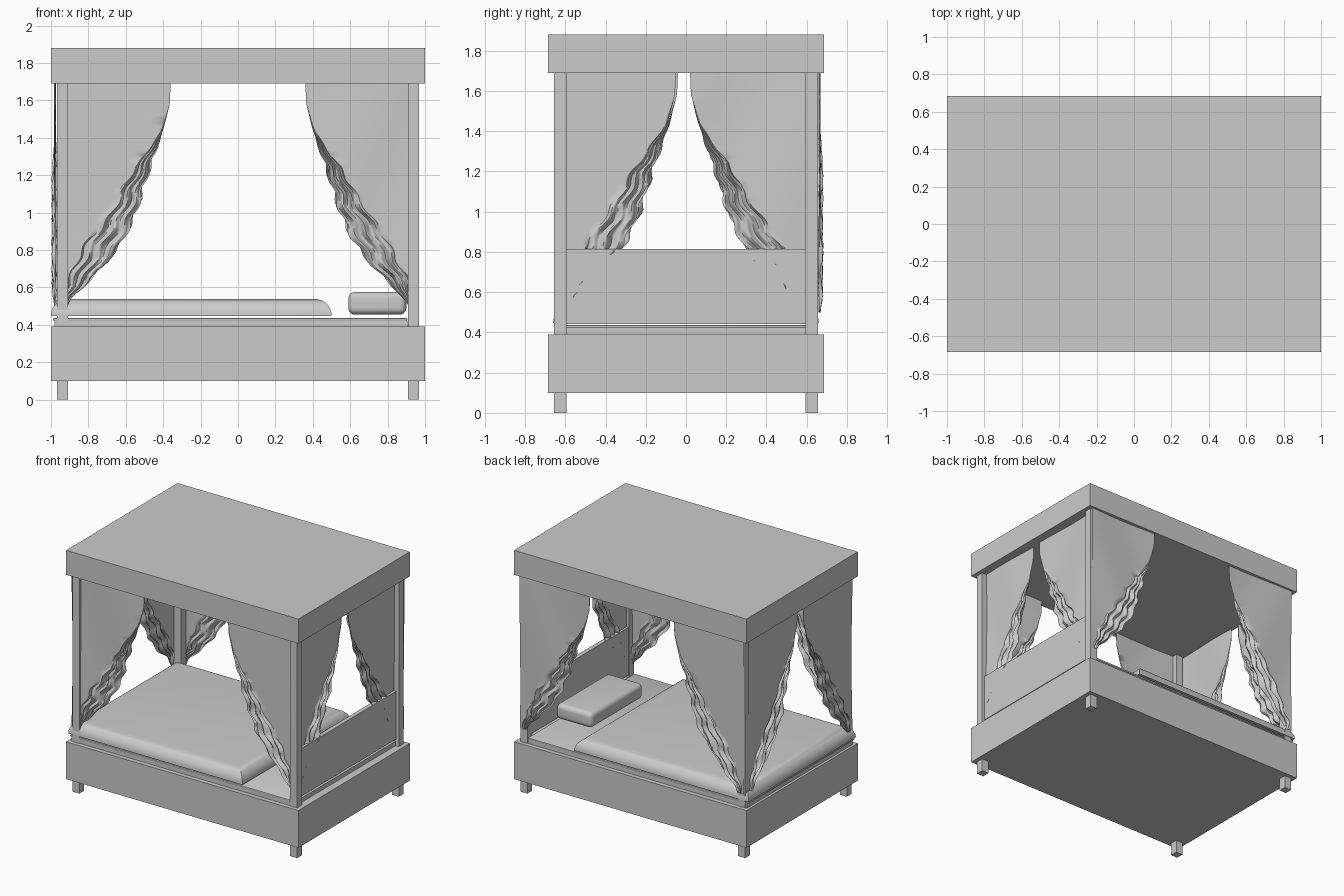
import bpy, bmesh, math, random
from mathutils import Vector

random.seed(4)
if "Cube" in bpy.data.objects:
    bpy.data.objects.remove(bpy.data.objects["Cube"], do_unlink=True)

# One plain grey for everything
GREY = (0.6, 0.6, 0.6, 1)
grey = bpy.data.materials.new("plain grey")
grey.use_nodes = True
grey.diffuse_color = GREY
grey.node_tree.nodes["Principled BSDF"].inputs["Base Color"].default_value = GREY


def finish(name, bm, smooth=None):
    mesh = bpy.data.meshes.new(name)
    bm.normal_update()
    bm.to_mesh(mesh)
    bm.free()
    mesh.materials.append(grey)
    obj = bpy.data.objects.new(name, mesh)
    bpy.context.collection.objects.link(obj)
    if smooth:
        bpy.ops.object.select_all(action='DESELECT')
        obj.select_set(True)
        bpy.context.view_layer.objects.active = obj
        bpy.ops.object.shade_smooth_by_angle(angle=math.radians(smooth))
    return obj


def box(name, lo, hi, bevel=0, pick=None, segments=6):
    """Box between two corners; edges chosen by pick are rounded."""
    bm = bmesh.new()
    bmesh.ops.create_cube(bm, size=1)
    lo, hi = Vector(lo), Vector(hi)
    for v in bm.verts:
        v.co = (lo + hi) / 2 + v.co * (hi - lo)
    if bevel:
        edges = [e for e in bm.edges if pick is None or pick(e)]
        bmesh.ops.bevel(bm, geom=edges, offset=bevel, segments=segments,
                        profile=0.5, affect='EDGES')
    return finish(name, bm, 35 if bevel else None)


# Frame: base box, canopy, four posts, headboard
box("bed_base", (-1, -0.685, 0.1), (1, 0.685, 0.39))
box("canopy", (-1, -0.685, 1.69), (1, 0.685, 1.88))
for sx, side in ((-1, "right"), (1, "left")):
    for sy, end in ((-1, "front"), (1, "back")):
        cx, cy = sx * 0.938, sy * 0.625
        box(f"{end}_{side}_post", (cx - 0.03, cy - 0.03, 0), (cx + 0.03, cy + 0.03, 1.69))
box("headboard", (0.912, -0.6, 0.443), (0.945, 0.6, 0.815))
box("headboard_rail", (0.912, -0.6, 0.385), (0.94, 0.6, 0.424))

# Bedding
box("mattress_lower", (-0.98, -0.65, 0.385), (0.905, 0.65, 0.422))
box("mattress_top", (-0.99, -0.655, 0.422), (0.905, 0.655, 0.436), 0.006, segments=2)
box("duvet", (-1, -0.66, 0.446), (0.5, 0.66, 0.538), 0.088,
    lambda e: all(v.co.z > 0.5 for v in e.verts), 8)
box("pillow", (0.59, -0.32, 0.455), (0.9, 0.32, 0.575), 0.035)

# Curtain outline: height, total width, width of the gathered band
OUTLINE = [(1.69, 0.605, 0), (1.58, 0.6, 0), (1.43, 0.562, 0.01), (1.2, 0.48, 0.09),
           (1.0, 0.42, 0.15), (0.85, 0.35, 0.19), (0.7, 0.235, 0.15),
           (0.57, 0.1, 0.07), (0.5, 0.055, 0.03)]


def outline(z):
    for (z0, w0, b0), (z1, w1, b1) in zip(OUTLINE, OUTLINE[1:]):
        if z >= z1:
            f = (z0 - z) / (z0 - z1)
            return w0 + (w1 - w0) * f, b0 + (b1 - b0) * f
    return OUTLINE[-1][1:]


def curtain(name, place):
    """Flat sheet by the post, crumpled diagonal folds along the free edge."""
    bm = bmesh.new()
    rows, sheet, folds = 56, 8, 20
    phase = random.uniform(0, 6)
    grid = []
    for r in range(rows + 1):
        z = 1.69 - 1.19 * r / rows
        width, band = outline(z)
        gather = min(1, band / 0.08)
        width += gather * 0.011 * math.sin(z * 42 + phase)
        row = []
        for c in range(sheet + folds + 1):
            if c <= sheet:
                w = (width - band) * c / sheet
                depth = 0.005 * math.sin(w * 9 + z * 4 + phase)
            else:
                t = (c - sheet) / folds
                w = width - band + band * t
                wave = math.sin(t * 19 + z * 7 + phase)
                wave += 0.6 * math.sin(t * 11 - z * 24 + phase)
                depth = gather * (0.011 * wave + random.uniform(-0.003, 0.003))
            row.append(bm.verts.new(place(w, depth, z)))
        grid.append(row)
    for a, b in zip(grid, grid[1:]):
        for i in range(len(a) - 1):
            bm.faces.new((a[i], a[i + 1], b[i + 1], b[i]))
    bmesh.ops.remove_doubles(bm, verts=bm.verts, dist=0.0004)
    bmesh.ops.recalc_face_normals(bm, faces=bm.faces)
    finish(name, bm, 50)


# A pair of tied-back curtains on each of the four sides
for s, side in ((-1, "right"), (1, "left")):
    curtain(f"front_{side}_curtain", lambda w, d, z: (s * (0.965 - w), -0.637 + d, z))
    curtain(f"back_{side}_curtain", lambda w, d, z: (s * (0.965 - w), 0.664 + d, z))
for s, side in ((-1, "front"), (1, "back")):
    curtain(f"head_{side}_curtain", lambda w, d, z: (0.928 + d, s * (0.64 - w) - 0.015, z))
    curtain(f"foot_{side}_curtain", lambda w, d, z: (-0.978 + d, s * (0.64 - w) - 0.005, z))
